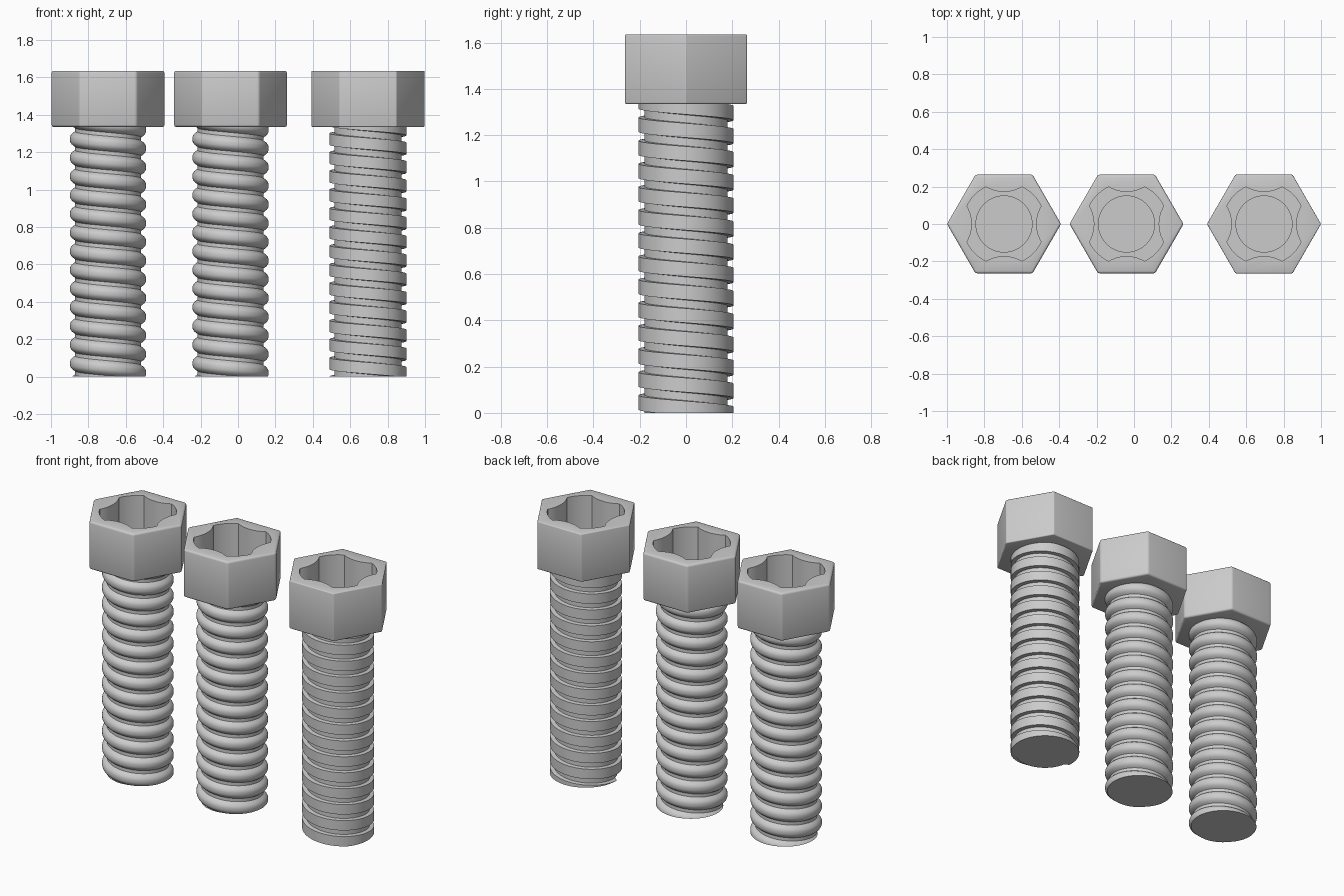
import bpy, bmesh
from math import pi, cos, sin, radians, atan2, hypot

if "Cube" in bpy.data.objects:
    bpy.data.objects.remove(bpy.data.objects["Cube"])

HEAD_BOTTOM, HEAD_TOP, HEAD_R = 1.335, 1.635, 0.305
PITCH, STEPS = 0.1, 64


def finish(bm, name, x, smooth=True):
    bmesh.ops.recalc_face_normals(bm, faces=bm.faces[:])
    me = bpy.data.meshes.new(name)
    bm.to_mesh(me)
    bm.free()
    ob = bpy.data.objects.new(name, me)
    bpy.context.collection.objects.link(ob)
    ob.location.x = x
    if smooth:
        shade(ob)
    return ob


def select(ob):
    bpy.ops.object.select_all(action='DESELECT')
    ob.select_set(True)
    bpy.context.view_layer.objects.active = ob


def shade(ob):
    select(ob)
    bpy.ops.object.shade_smooth_by_angle(angle=radians(32))


def prism(bm, outline, z0, z1):
    face = bm.faces.new([bm.verts.new((x, y, z0)) for x, y in outline])
    new = bmesh.ops.extrude_face_region(bm, geom=[face])['geom']
    bmesh.ops.translate(bm, vec=(0, 0, z1 - z0),
                        verts=[g for g in new if isinstance(g, bmesh.types.BMVert)])


def circle(r, n, start=0.0):
    return [(r * cos(start + 2 * pi * i / n), r * sin(start + 2 * pi * i / n))
            for i in range(n)]


# Socket outline: a circle with four rounded lobes pushing inward
def socket_outline():
    pts = []
    lobe_r, lobe_c = 0.187, 0.359
    half = atan2(0.095, lobe_c - 0.198)
    for q in range(4):
        a0 = q * pi / 2
        for i in range(13):
            t = half * (1 - i / 6)
            x, y = lobe_c - lobe_r * cos(t), -lobe_r * sin(t)
            r, a = hypot(x, y), atan2(y, x) + a0
            pts.append((r * cos(a), r * sin(a)))
        c = atan2(0.095, 0.198)
        for i in range(1, 6):
            a = a0 + c + (pi / 2 - 2 * c) * i / 6
            pts.append((0.2205 * cos(a), 0.2205 * sin(a)))
    return pts


def cut(ob, outline, z0, z1, x):
    bm = bmesh.new()
    prism(bm, outline, z0, z1)
    cutter = finish(bm, "socket_cutter", x, smooth=False)
    cutter.hide_render = True
    mod = ob.modifiers.new("socket", 'BOOLEAN')
    mod.operation, mod.solver, mod.object = 'DIFFERENCE', 'EXACT', cutter
    select(ob)
    bpy.ops.object.modifier_apply(modifier=mod.name)
    bpy.data.objects.remove(cutter)


# Hexagonal head with softened edges and a lobed socket
def head(name, x, bevel):
    bm = bmesh.new()
    prism(bm, circle(HEAD_R, 6), HEAD_BOTTOM, HEAD_TOP)
    bmesh.ops.bevel(bm, geom=bm.edges[:], offset=bevel, segments=3,
                    profile=0.5, affect='EDGES')
    ob = finish(bm, name, x, smooth=False)
    cut(ob, socket_outline(), 1.385, 1.75, x)
    cut(ob, circle(0.15, 48), 1.37, 1.75, x)
    shade(ob)


# Threaded shank: one pitch of profile swept along a falling helix
def shank(name, x, profile):
    bm = bmesh.new()
    rows = []
    for i in range(STEPS * 18 + 1):
        a = 2 * pi * i / STEPS
        zc = 1.5452 - PITCH * i / STEPS
        rows.append([bm.verts.new((r * cos(a - pi / 2), r * sin(a - pi / 2), zc + dz))
                     for dz, r in profile])
    for lo, hi in zip(rows, rows[1:]):
        for j in range(len(profile) - 1):
            bm.faces.new((lo[j], hi[j], hi[j + 1], lo[j + 1]))
    bmesh.ops.remove_doubles(bm, verts=bm.verts[:], dist=1e-4)
    # trim level at the ground and inside the head, then cap
    for z, n in ((0, -1), (HEAD_BOTTOM + 0.01, 1)):
        bmesh.ops.bisect_plane(bm, geom=bm.verts[:] + bm.edges[:] + bm.faces[:], dist=1e-6,
                               plane_co=(0, 0, z), plane_no=(0, 0, n), clear_outer=True)
    bmesh.ops.holes_fill(bm, edges=[e for e in bm.edges if e.is_boundary], sides=0)
    finish(bm, name, x)


square = [(-.05, .18), (-.033, .18), (-.031, .205), (.031, .205), (.033, .18), (.05, .18)]
rounded = [(-.05, .177)] + [(.04 * u / 6, .177 + .027 * (1 - abs(u / 6) ** 2.6))
                            for u in range(-6, 7)] + [(.05, .177)]

for label, x, profile, bevel in (("left", -0.695, rounded, 0.012),
                                 ("middle", -0.04, rounded, 0.012),
                                 ("right", 0.695, square, 0.006)):
    shank(label + "_bolt_shank", x, profile)
    head(label + "_bolt_head", x, bevel)
